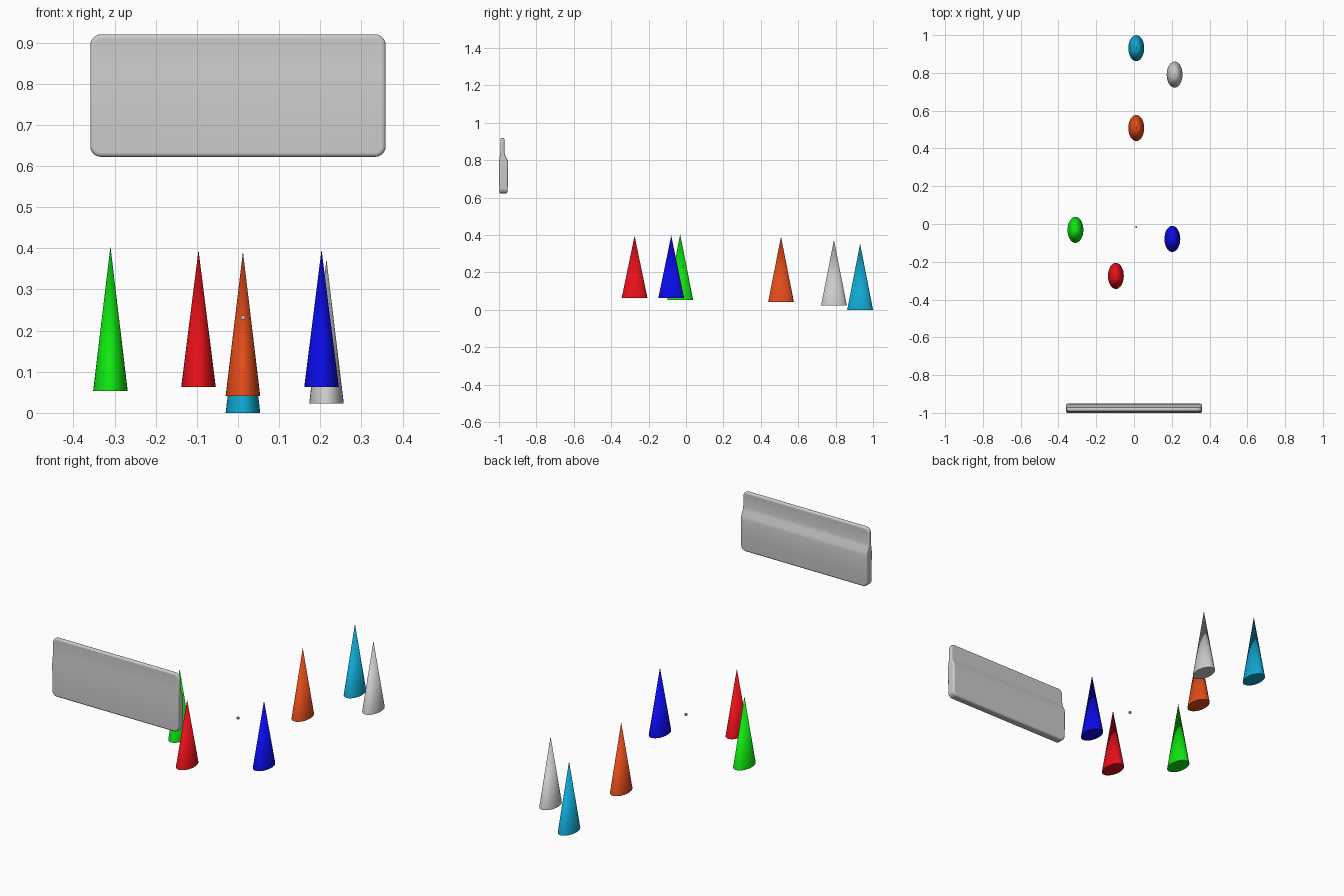
import bpy, bmesh, math

if "Cube" in bpy.data.objects:
    bpy.data.objects.remove(bpy.data.objects["Cube"])


def make_object(name, bm, angle=40):
    bmesh.ops.recalc_face_normals(bm, faces=bm.faces)
    me = bpy.data.meshes.new(name)
    bm.to_mesh(me)
    bm.free()
    ob = bpy.data.objects.new(name, me)
    bpy.context.collection.objects.link(ob)
    bpy.ops.object.select_all(action='DESELECT')
    ob.select_set(True)
    bpy.context.view_layer.objects.active = ob
    bpy.ops.object.shade_smooth_by_angle(angle=math.radians(angle))
    return ob


# Cones: elliptical base, shared proportions
def cone(name, x, y, base, top, color=None):
    bm = bmesh.new()
    bmesh.ops.create_cone(bm, cap_ends=True, segments=32, radius1=1,
                          radius2=0, depth=1)
    for v in bm.verts:
        v.co = (x + v.co.x * 0.042, y + v.co.y * 0.069,
                base + (v.co.z + 0.5) * (top - base))
    ob = make_object(name, bm)
    if color:
        mat = bpy.data.materials.new(name + "_paint")
        mat.diffuse_color = (*color, 1)
        mat.use_nodes = True
        mat.node_tree.nodes["Principled BSDF"].inputs["Base Color"].default_value = mat.diffuse_color
        ob.data.materials.append(mat)


cone("green_cone", -0.31, -0.031, 0.053, 0.405, (0.005, 0.8, 0.005))
cone("red_cone", -0.096, -0.275, 0.063, 0.396, (0.8, 0.005, 0.01))
cone("blue_cone", 0.203, -0.079, 0.063, 0.397, (0.003, 0.003, 0.8))
cone("orange_cone", 0.012, 0.508, 0.041, 0.392, (0.75, 0.07, 0.01))
cone("grey_cone", 0.215, 0.791, 0.023, 0.374)
cone("cyan_cone", 0.012, 0.931, 0.0, 0.354, (0.005, 0.38, 0.63))

# Tiny marker cube between the cones
bm = bmesh.new()
bmesh.ops.create_cube(bm, size=0.01)
bmesh.ops.translate(bm, verts=bm.verts, vec=(0.012, -0.016, 0.232))
make_object("marker", bm, 30)

# Panel: side profile (y, z) with a thicker lower back, extruded across x
profile = [(-0.998, 0.622), (-0.955, 0.622), (-0.951, 0.70), (-0.951, 0.785),
           (-0.954, 0.802), (-0.967, 0.826), (-0.971, 0.845), (-0.971, 0.92),
           (-0.992, 0.92), (-0.993, 0.84), (-1.0, 0.79)]
half = 0.359
bm = bmesh.new()
face = bm.faces.new([bm.verts.new((-half, y, z)) for y, z in profile])
ext = bmesh.ops.extrude_face_region(bm, geom=[face])
bmesh.ops.translate(bm, vec=(2 * half, 0, 0),
                    verts=[g for g in ext["geom"] if isinstance(g, bmesh.types.BMVert)])
# Round the four outline corners
corners = [e for e in bm.edges
           if abs(e.verts[0].co.x - e.verts[1].co.x) < 1e-4
           and abs(e.verts[0].co.z - e.verts[1].co.z) < 1e-4]
bmesh.ops.bevel(bm, geom=corners, offset=0.026, segments=5, profile=0.5,
                affect='EDGES')
panel = make_object("panel", bm, 50)
# Soften the rim
bev = panel.modifiers.new("rim", 'BEVEL')
bev.width = 0.009
bev.segments = 4
bev.limit_method = 'ANGLE'
bev.angle_limit = math.radians(45)
